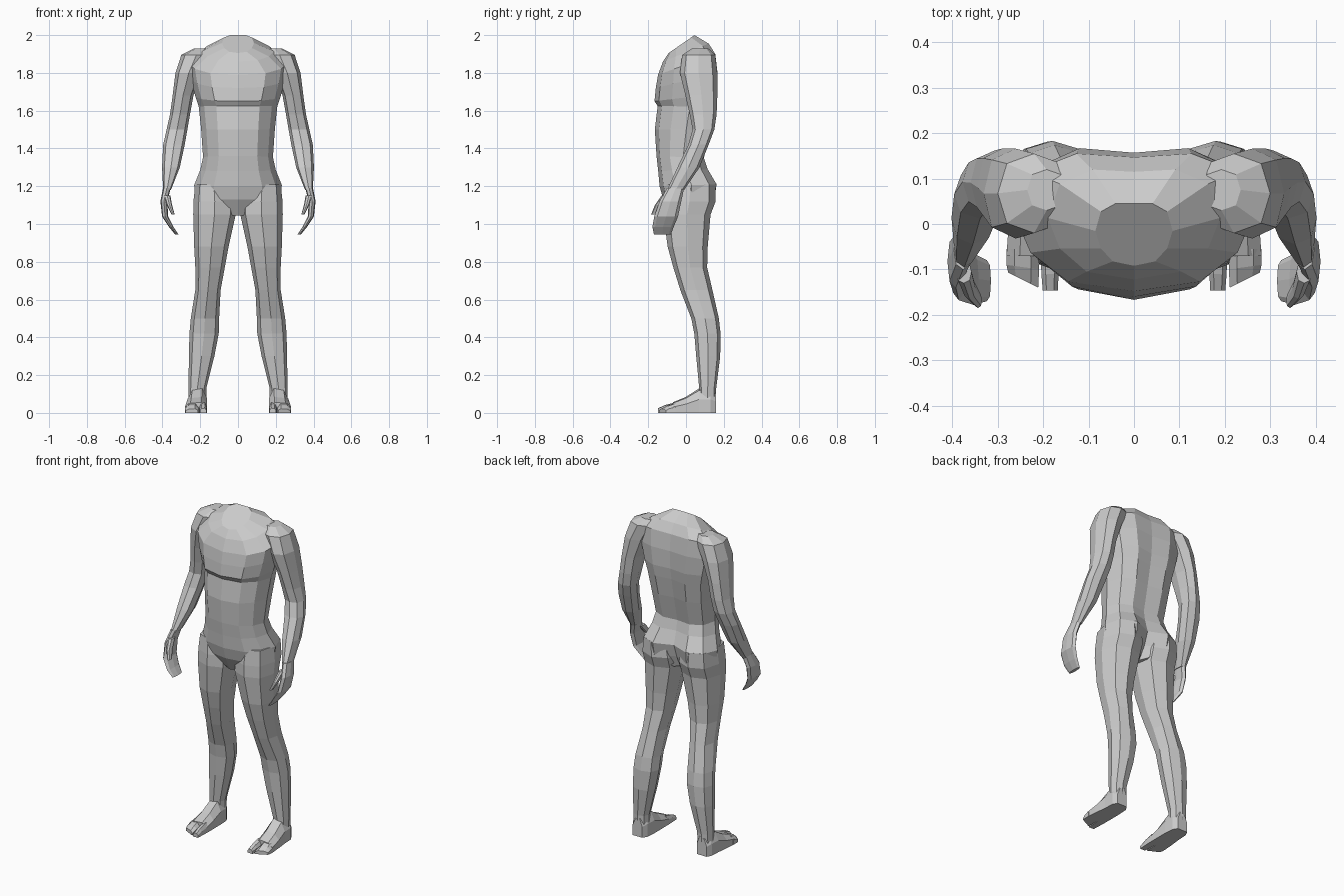
import bpy, bmesh


def loft(name, rings, mirror=True):
    """Skin a list of equal-length point rings, cap both ends, optionally mirror in x."""
    bm = bmesh.new()
    loops = [[bm.verts.new(p) for p in ring] for ring in rings]
    n = len(loops[0])
    for a, b in zip(loops, loops[1:]):
        for i in range(n):
            j = (i + 1) % n
            bm.faces.new((a[i], a[j], b[j], b[i]))
    bm.faces.new(loops[0])
    bm.faces.new(loops[-1])
    bmesh.ops.recalc_face_normals(bm, faces=bm.faces[:])
    mesh = bpy.data.meshes.new(name)
    bm.to_mesh(mesh)
    bm.free()
    ob = bpy.data.objects.new(name, mesh)
    bpy.context.collection.objects.link(ob)
    if mirror:
        mod = ob.modifiers.new("Mirror", 'MIRROR')
        mod.use_mirror_merge = False
    return ob


def limb_ring(z, x0, x1, y0, y1):
    """Eight-sided horizontal section filling the given x and y ranges."""
    k = 0.75
    unit = [(1, 0), (k, k), (0, 1), (-k, k), (-1, 0), (-k, -k), (0, -1), (k, -k)]
    cx, cy, rx, ry = (x0 + x1) / 2, (y0 + y1) / 2, (x1 - x0) / 2, (y1 - y0) / 2
    return [(cx + rx * u, cy + ry * v, z) for u, v in unit]


def limb(name, rows):
    return loft(name, [limb_ring(*r) for r in rows])


def torso_ring(z_front, z_back, w, f, b, crease):
    """Section through the trunk; may tilt from front to back."""
    d = b - f
    half = [(0, 0), (.55, .07), (.86, .28), (1, .56), (.86, .87), (.48, 1), (0, 1 - crease / d)]
    pts = [(w * u, f + d * v, z_front + (z_back - z_front) * v) for u, v in half]
    return pts + [(-x, y, z) for x, y, z in reversed(pts[1:-1])]


def foot_ring(y, x0, x1, top, slant=0.0):
    """Flat-soled upright section; slant pulls the outer side back."""
    m = (x1 - x0) * .25
    pts = [(x0, 0), (x1, 0), (x1, top * .55), (x1 - m, top * .92), (x0 + m, top), (x0, top * .6)]
    return [(x, y + slant * (x - x0) / (x1 - x0), z) for x, z in pts]


# Trunk from slanted neck cut to crotch
loft("torso", [torso_ring(*r) for r in [
    (1.905, 2.0, .085, -.092, .045, 0),
    (1.86, 1.955, .19, -.122, .12, .005),
    (1.79, 1.90, .265, -.148, .155, .008),
    (1.72, 1.80, .25, -.160, .167, .01),
    (1.65, 1.69, .225, -.167, .166, .015),
    (1.625, 1.62, .208, -.150, .155, .015),
    (1.50, 1.50, .195, -.165, .132, .015),
    (1.36, 1.35, .185, -.156, .095, .01),
    (1.28, 1.29, .200, -.147, .115, .02),
    (1.20, 1.21, .232, -.140, .162, .045),
    (1.13, 1.13, .225, -.120, .150, .06),
    (1.045, 1.06, .050, -.075, .085, .04)]], mirror=False)

# Legs: z, inner x, outer x, front y, back y
limb("legs", [
    (1.21, .03, .226, -.11, .155),
    (1.12, .010, .236, -.120, .157),
    (1.05, .012, .237, -.120, .130),
    (.88, .050, .232, -.097, .115),
    (.77, .070, .226, -.067, .112),
    (.65, .092, .226, -.030, .140),
    (.50, .100, .250, .028, .174),
    (.42, .102, .257, .044, .183),
    (.30, .125, .260, .054, .181),
    (.13, .168, .262, .070, .160),
    (.06, .168, .262, .070, .158)])

# Feet with a separate big toe and a block of small toes
loft("feet", [foot_ring(*r) for r in [
    (.158, .185, .250, .11), (.13, .168, .265, .13), (.07, .164, .268, .13),
    (.00, .164, .276, .085), (-.07, .164, .281, .056)]])
loft("big_toes", [foot_ring(*r) for r in [
    (-.055, .164, .206, .056), (-.11, .166, .204, .042), (-.147, .168, .201, .025)]])
loft("small_toes", [foot_ring(*r) for r in [
    (-.055, .210, .281, .054), (-.10, .209, .281, .04, .01), (-.140, .211, .277, .022, .033)]])

# Arms from shoulder cap to wrist
limb("arms", [
    (1.928, .15, .235, .03, .12),
    (1.895, .14, .300, -.02, .155),
    (1.80, .19, .331, -.032, .166),
    (1.68, .236, .346, -.003, .166),
    (1.58, .254, .360, .020, .162),
    (1.50, .268, .378, .035, .150),
    (1.42, .282, .396, .012, .120),
    (1.30, .308, .402, -.045, .072),
    (1.18, .355, .396, -.100, -.010)])

# Mitten-like hands curling inward, plus thumbs
limb("hands", [
    (1.19, .356, .397, -.100, -.010),
    (1.12, .374, .411, -.140, -.025),
    (1.04, .370, .402, -.168, -.042),
    (.985, .342, .366, -.178, -.065),
    (.945, .315, .333, -.170, -.080)])
limb("thumbs", [
    (1.15, .358, .392, -.130, -.080),
    (1.10, .349, .376, -.165, -.120),
    (1.05, .335, .352, -.185, -.152)])
